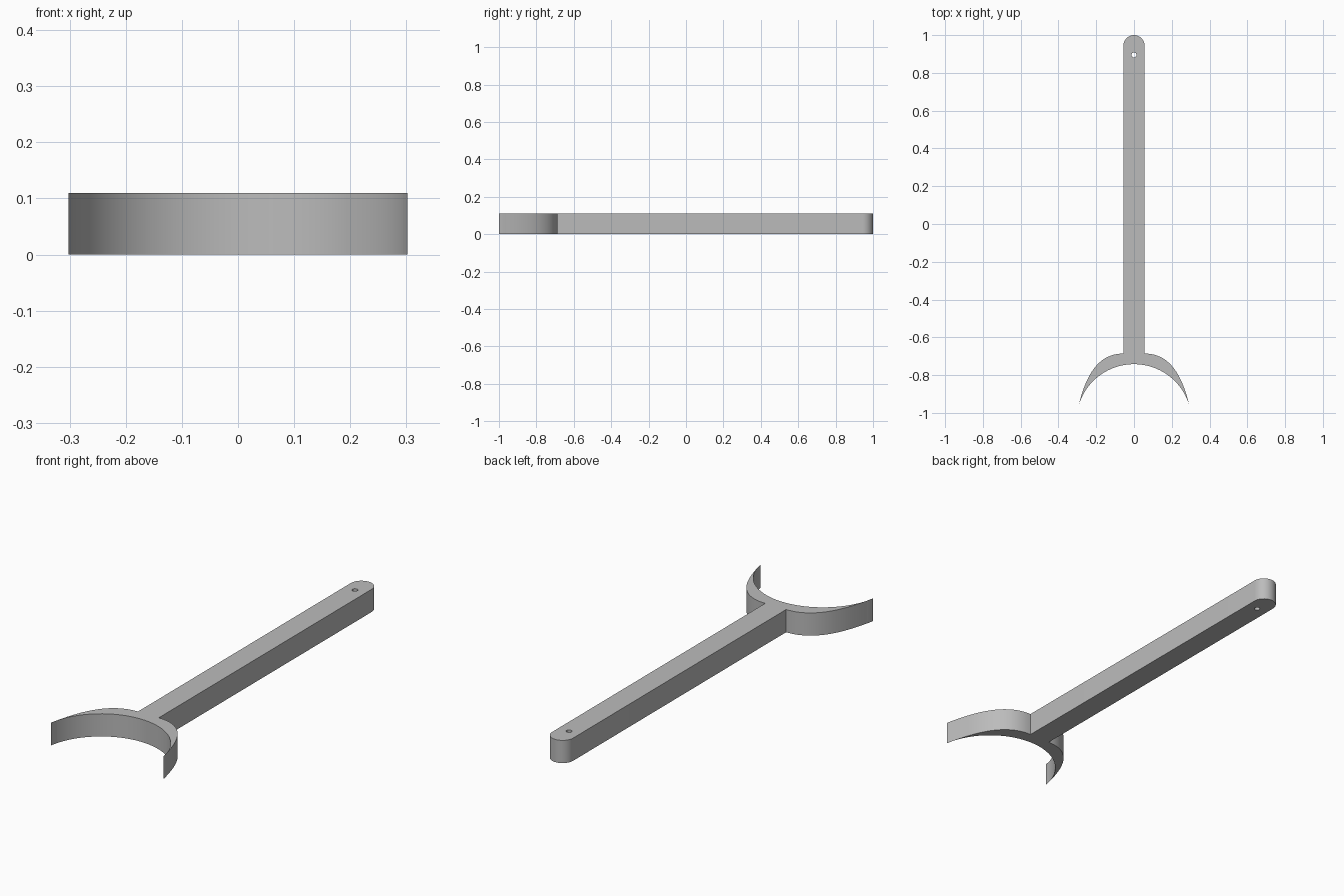
import bpy, bmesh, math
from mathutils import Vector
from mathutils.geometry import interpolate_bezier

cube = bpy.data.objects.get("Cube")
if cube:
    bpy.data.objects.remove(cube)

HEIGHT = 0.11
HALF = 0.056            # half width of the handle
TIP = Vector((0.302, -1.0))
INNER_TOP = -0.742      # deepest point of the crescent


def arc(cx, cy, r, start, end, n):
    """Points along an arc, both ends included, angles in radians."""
    return [Vector((cx + r * math.cos(start + (end - start) * i / n),
                    cy + r * math.sin(start + (end - start) * i / n)))
            for i in range(n + 1)]


# Inner crescent arc, from the right tip over the top to the left tip
sag = INNER_TOP - TIP.y
radius = (TIP.x ** 2 + sag ** 2) / (2 * sag)
centre_y = INNER_TOP - radius
a = math.atan2(TIP.y - centre_y, TIP.x)
inner = arc(0, centre_y, radius, math.pi - a, a, 48)

# Outer crescent curve, from the left tip to the handle
outer = interpolate_bezier(TIP, Vector((0.265, -0.82)), Vector((0.2, -0.685)),
                           Vector((HALF, -0.686)), 24)
outer = [Vector((p.x, p.y)) for p in outer]
mirrored = [Vector((-p.x, p.y)) for p in reversed(outer)]

# Rounded handle end and the hanging hole
end_cap = arc(0, 1 - HALF, HALF, 0, math.pi, 24)
hole = arc(0, 0.895, 0.013, 0, 2 * math.pi, 24)[:-1]
outline = inner + outer[1:] + end_cap + mirrored[:-1]

# Fill the flat profile and raise it into a solid
bm = bmesh.new()
edges = []
for loop in (outline, hole):
    verts = [bm.verts.new((p.x, p.y, 0)) for p in loop]
    edges += [bm.edges.new((v, verts[(i + 1) % len(verts)]))
              for i, v in enumerate(verts)]
bmesh.ops.triangle_fill(bm, edges=edges, use_beauty=True, normal=(0, 0, 1))
raised = bmesh.ops.extrude_face_region(bm, geom=bm.faces[:], use_keep_orig=True)
bmesh.ops.translate(bm, vec=(0, 0, HEIGHT),
                    verts=[g for g in raised["geom"] if isinstance(g, bmesh.types.BMVert)])
bmesh.ops.recalc_face_normals(bm, faces=bm.faces[:])
mesh = bpy.data.meshes.new("forked_handle")
bm.to_mesh(mesh)
bm.free()

# Plain grey material
grey = bpy.data.materials.new("plain_grey")
grey.use_nodes = True
colour = (0.5, 0.5, 0.5, 1)
grey.diffuse_color = colour
grey.node_tree.nodes["Principled BSDF"].inputs["Base Color"].default_value = colour
mesh.materials.append(grey)

body = bpy.data.objects.new("forked_handle", mesh)
bpy.context.collection.objects.link(body)
bpy.ops.object.select_all(action="DESELECT")
body.select_set(True)
bpy.context.view_layer.objects.active = body
bpy.ops.object.shade_smooth_by_angle(angle=math.radians(30))
